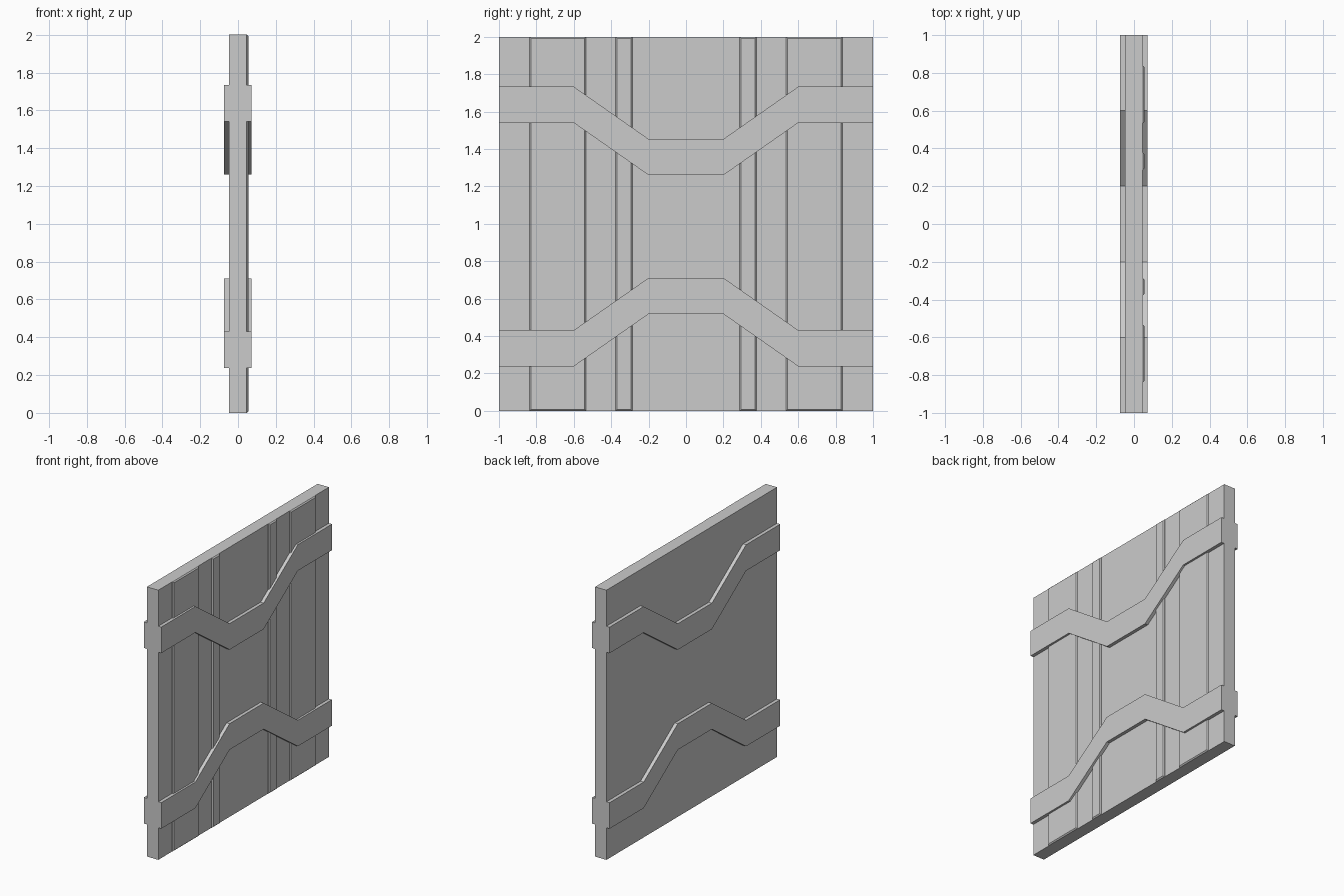
import bpy, bmesh

if "Cube" in bpy.data.objects:
    bpy.data.objects.remove(bpy.data.objects["Cube"])


def make_object(name, bm):
    bmesh.ops.recalc_face_normals(bm, faces=bm.faces)
    mesh = bpy.data.meshes.new(name)
    bm.to_mesh(mesh)
    bm.free()
    obj = bpy.data.objects.new(name, mesh)
    bpy.context.collection.objects.link(obj)
    return obj


def extrude_profile(name, points, x0, x1):
    """Extrude a (y, z) outline along x."""
    bm = bmesh.new()
    face = bm.faces.new([bm.verts.new((x0, y, z)) for y, z in points])
    out = bmesh.ops.extrude_face_region(bm, geom=[face])
    for v in out["geom"]:
        if isinstance(v, bmesh.types.BMVert):
            v.co.x = x1
    return make_object(name, bm)


def rect(y0, y1, z0, z1):
    return [(y0, z0), (y1, z0), (y1, z1), (y0, z1)]


# Flat main slab
extrude_profile("door_slab", rect(-1, 1, 0, 2), -0.047, 0.046)


# Thin raised planks with bevelled rims on the +x face
def raised_plank(name, y0, y1, rim=0.008):
    plank = extrude_profile(name, rect(y0, y1, 0, 2), 0.03, 0.056)
    bm = bmesh.new()
    bm.from_mesh(plank.data)
    rim_edges = [e for e in bm.edges if all(v.co.x > 0.05 for v in e.verts)]
    bmesh.ops.bevel(bm, geom=rim_edges, offset=rim, segments=1, affect='EDGES')
    bm.to_mesh(plank.data)
    bm.free()


for side, s in (("left", -1), ("right", 1)):
    for size, a, b in (("wide", 0.535, 0.837), ("narrow", 0.287, 0.378)):
        raised_plank(f"{size}_plank_{side}", *sorted((s * a, s * b)))


# Bent straps passing around both faces
def strap(name, z_outer, z_middle, height=0.193):
    path = [(-1, z_outer), (-0.6, z_outer), (-0.2, z_middle),
            (0.2, z_middle), (0.6, z_outer), (1, z_outer)]
    top = [(y, z + height) for y, z in reversed(path)]
    extrude_profile(name, path + top, -0.073, 0.071)


strap("upper_strap", 1.54, 1.26)
strap("lower_strap", 0.238, 0.518)
